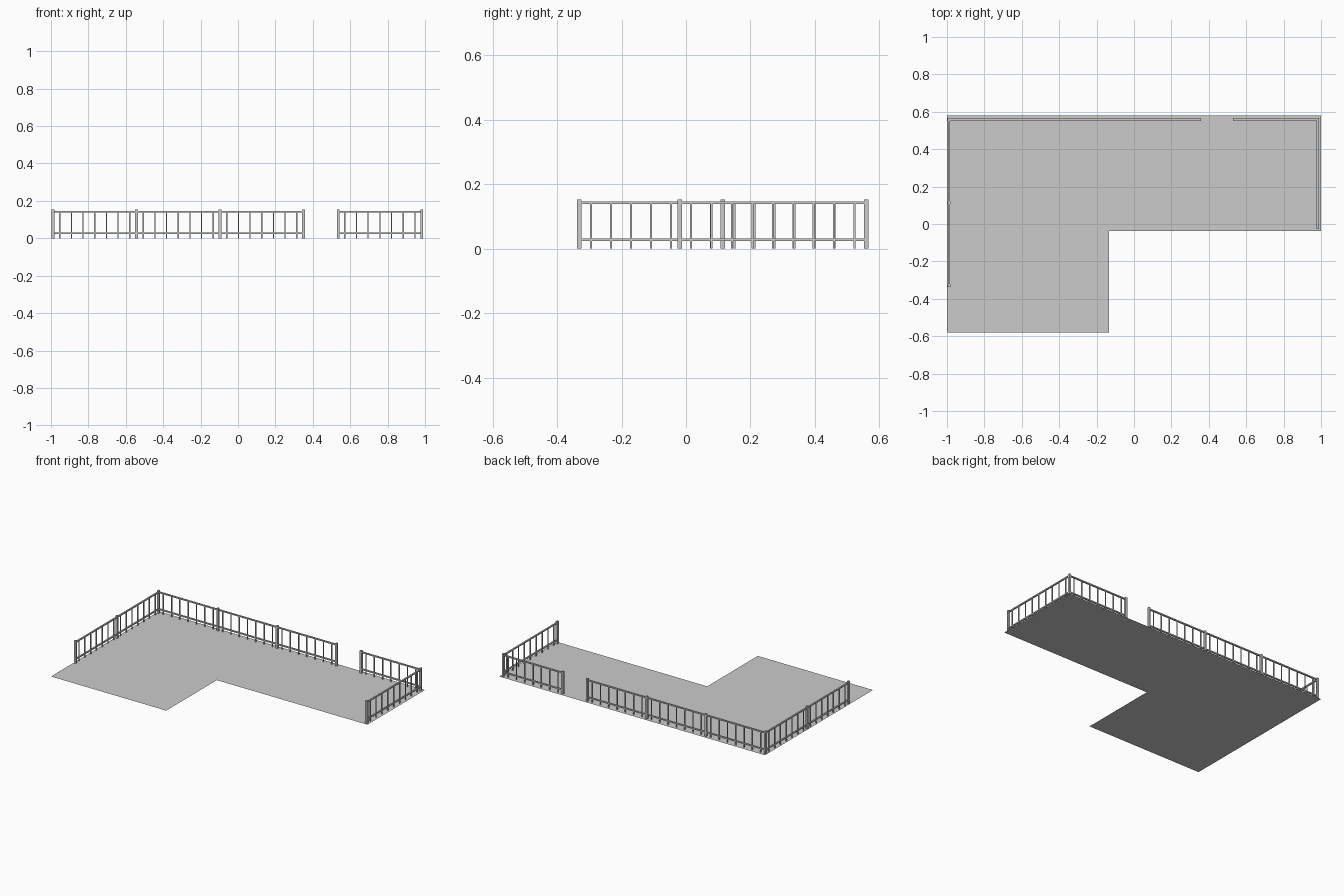
import bpy, bmesh
from mathutils import Vector, Matrix

if "Cube" in bpy.data.objects:
    bpy.data.objects.remove(bpy.data.objects["Cube"])

POST_W, POST_H = 0.014, 0.153
RAIL_W, RAIL_H = 0.010, 0.008
BAL_W, MARGIN = 0.006, 0.036
TOP_Z, LOW_Z = 0.142, 0.027


def add_box(bm, center, size):
    m = Matrix.Translation(center) @ Matrix.Diagonal((*size, 1))
    bmesh.ops.create_cube(bm, size=1, matrix=m)


def finish(bm, name):
    mesh = bpy.data.meshes.new(name)
    bm.to_mesh(mesh)
    bm.free()
    obj = bpy.data.objects.new(name, mesh)
    bpy.context.collection.objects.link(obj)


def add_post(bm, p):
    add_box(bm, (p[0], p[1], POST_H / 2), (POST_W, POST_W, POST_H))


def railing(name, start, end, panels, balusters):
    """Straight axis-aligned railing split into equal panels."""
    a, b = Vector((*start, 0)), Vector((*end, 0))
    d = (b - a).normalized()
    along_x = abs(d.x) > 0.5
    posts, rails, bars = bmesh.new(), bmesh.new(), bmesh.new()
    points = [a.lerp(b, i / panels) for i in range(panels + 1)]
    for p in points:
        # corner posts shared by two runs are made only once
        key = (round(p.x, 3), round(p.y, 3))
        if key not in built:
            built.add(key)
            add_post(posts, p)
    for p, q in zip(points, points[1:]):
        length = (q - p).length - POST_W
        size = (length, RAIL_W, RAIL_H) if along_x else (RAIL_W, length, RAIL_H)
        for z in (TOP_Z, LOW_Z):
            c = (p + q) / 2
            add_box(rails, (c.x, c.y, z), size)
        first, last = p + d * MARGIN, q - d * MARGIN
        for i in range(balusters):
            c = first.lerp(last, i / (balusters - 1))
            add_box(bars, (c.x, c.y, TOP_Z / 2), (BAL_W, BAL_W, TOP_Z))
    finish(posts, name + "_posts")
    finish(rails, name + "_rails")
    finish(bars, name + "_balusters")


# L-shaped deck floor
bm = bmesh.new()
outline = [(-1, -0.58), (-0.133, -0.58), (-0.133, -0.038),
           (1, -0.038), (1, 0.58), (-1, 0.58)]
bm.faces.new([bm.verts.new((x, y, 0)) for x, y in outline])
finish(bm, "deck_floor")

# railings around the outer edges, with an opening at the back
built = set()
LEFT, RIGHT, BACK = -0.989, 0.982, 0.559
railing("left_railing", (LEFT, -0.331), (LEFT, BACK), 2, 7)
railing("back_railing_long", (LEFT, BACK), (0.35, BACK), 3, 7)
railing("back_railing_short", (0.535, BACK), (RIGHT, BACK), 1, 7)
railing("right_railing", (RIGHT, -0.02), (RIGHT, BACK), 1, 9)
